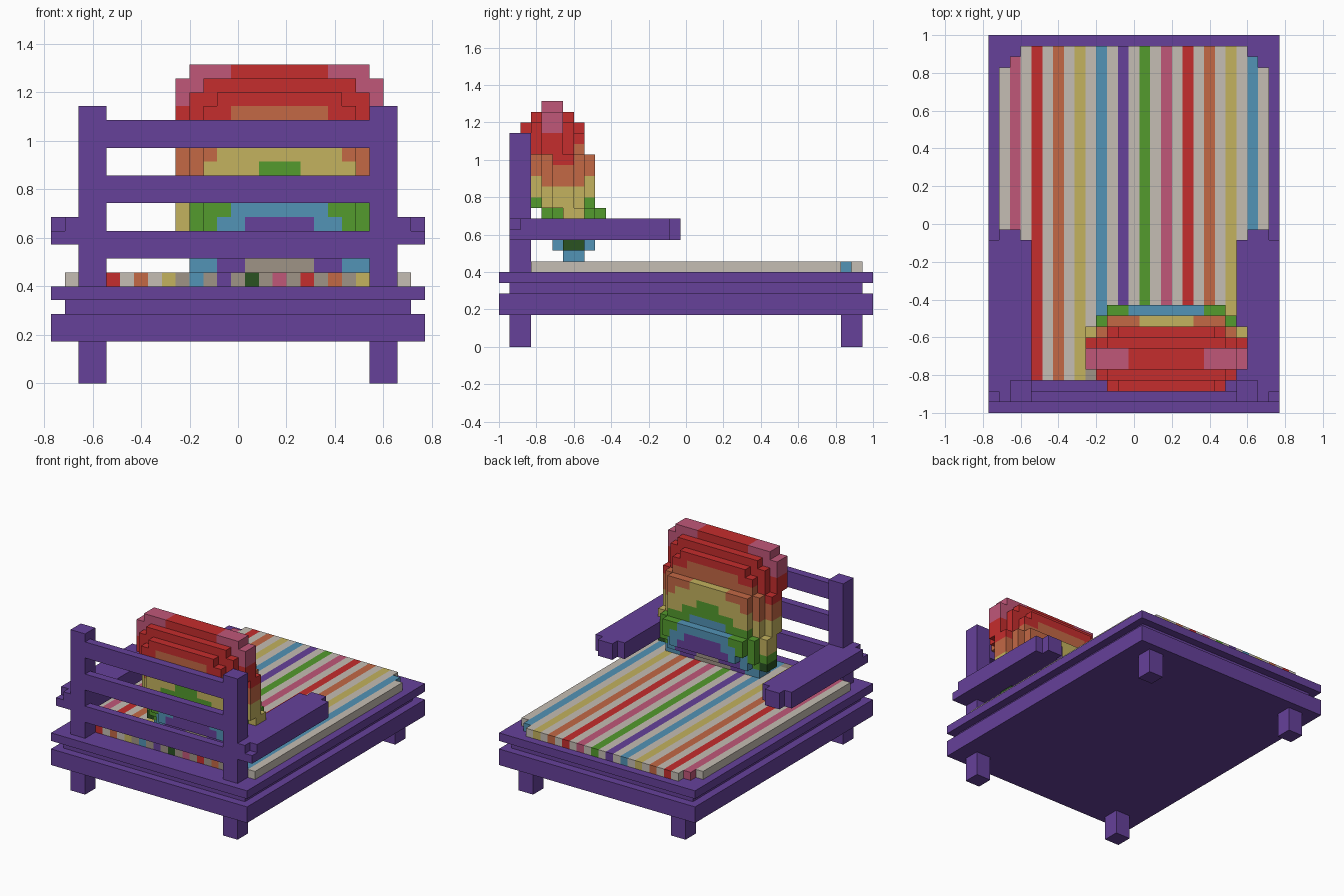
import bpy, bmesh
from mathutils import Vector

if "Cube" in bpy.data.objects:
    bpy.data.objects.remove(bpy.data.objects["Cube"])

V = 2 / 35                                  # size of one block
ORIGIN = Vector((-13.5 * V, -17.5 * V, 0))  # corner of the block grid


def lin(h):
    out = []
    for n in (0, 2, 4):
        c = int(h[n:n + 2], 16) / 255
        out.append(c / 12.92 if c <= 0.04045 else ((c + 0.055) / 1.055) ** 2.4)
    return (*out, 1)


COLOURS = {"purple": "66419a", "beige": "c5bdb3", "dark_beige": "9f9386",
           "red": "c52d2d", "orange": "c36845", "yellow": "c3b25e",
           "green": "539b2d", "dark_green": "295221", "blue": "5293b6",
           "pink": "c05779"}
MATS = {}
for name, code in COLOURS.items():
    MATS[name] = bpy.data.materials.new(name)
    MATS[name].diffuse_color = lin(code)


def finish(name, bm, colours):
    me = bpy.data.meshes.new(name)
    bm.to_mesh(me)
    bm.free()
    for c in colours:
        me.materials.append(MATS[c])
    ob = bpy.data.objects.new(name, me)
    bpy.context.collection.objects.link(ob)
    return ob


def add_box(bm, x, y, z):
    """Box covering the half-open block ranges x, y, z."""
    lo = Vector((x[0], y[0], z[0]))
    hi = Vector((x[1], y[1], z[1]))
    vs = bmesh.ops.create_cube(bm, size=1)["verts"]
    for v in vs:
        v.co = ORIGIN + V * (lo + Vector([(v.co[n] + 0.5) * (hi[n] - lo[n]) for n in range(3)]))


def boxes(name, colour, *parts):
    bm = bmesh.new()
    for p in parts:
        add_box(bm, *p)
    return finish(name, bm, [colour])


def both(x):
    """A block range in x and its mirror image."""
    return (x, (27 - x[1], 27 - x[0]))


# Bed base and feet
boxes("base_slab", "purple", ((0, 27), (0, 35), (3, 5)))
boxes("base_core", "purple", ((1, 26), (1, 34), (5, 6)))
boxes("base_top", "purple", ((0, 27), (0, 35), (6, 7)))
for x in both((2, 4)):
    for y in ((1, 3), (32, 34)):
        boxes("foot", "purple", (x, y, (0, 3)))

# Headboard posts and rails
for x in both((2, 4)):
    boxes("headboard_post", "purple", (x, (1, 3), (7, 20)))
for z in (9, 13, 17):
    boxes("headboard_rail", "purple", ((4, 23), (1, 2), (z, z + 2)))

# Armrests with a stubby tip and a clipped outer corner
for outer, inner, tip in zip(both((0, 1)), both((1, 4)), both((1, 3))):
    boxes("armrest", "purple",
          (inner, (1, 16), (10, 12)),
          (outer, (1, 16), (10, 11)),
          (outer, (2, 16), (11, 12)),
          (tip, (16, 17), (10, 12)))

# Striped mattress, one strip per block column, far corners rounded
CYCLE = ["pink", "red", "orange", "yellow", "blue", "purple", "green"]
for i in range(1, 26):
    end = 34 - max(0, abs(i - 13) - 10)
    colour = CYCLE[(i // 2 - 1) % 7] if i % 2 == 0 else "beige"
    shaded = {"beige": "dark_beige", "green": "dark_green"}.get(colour)
    if shaded and 9 <= i <= 22:
        boxes("mattress_strip_head", shaded, ((i, i + 1), (3, 4), (7, 8)))
        boxes("mattress_strip", colour, ((i, i + 1), (4, end), (7, 8)))
    else:
        boxes("mattress_strip", colour, ((i, i + 1), (3, end), (7, 8)))

# Leaning rounded cushion with rainbow arches
BANDS = [(6, "dark_beige"), (20, "purple"), (37.5, "blue"), (59, "green"),
         (92.2, "yellow"), (136.2, "orange"), (999, "red")]


def arch_colour(dx, k):
    if 3 * k + 2 * dx >= 74:
        return "pink"
    if dx == 7 and k == 9:
        return "dark_green"
    r2 = dx * dx + 0.88 * (k - 7) ** 2
    return next(c for limit, c in BANDS if r2 < limit)


cells = {}
for layer in range(3, 9):
    inset = max(0, 5 - layer, layer - 6)         # outer layers are smaller
    for k in range(8 + inset, 23 - inset):
        at_end = k in (8 + inset, 22 - inset)
        half = 7 - inset - at_end
        lean = 1 if k <= 12 else -1 if k >= 18 else 0
        for dx in range(-half, half + 1):
            cells[(16 + dx, layer + lean, k)] = arch_colour(abs(dx), k)

names = list(COLOURS)
bm = bmesh.new()
verts = {}


def corner(p):
    if p not in verts:
        verts[p] = bm.verts.new(ORIGIN + V * Vector(p))
    return verts[p]


for cell, colour in cells.items():
    for axis in range(3):
        for side in (0, 1):
            near = list(cell)
            near[axis] += 2 * side - 1
            if tuple(near) in cells:
                continue
            quad = []
            for a, b in ((0, 0), (1, 0), (1, 1), (0, 1)):
                p = list(cell)
                p[axis] += side
                p[(axis + 1) % 3] += a
                p[(axis + 2) % 3] += b
                quad.append(corner(tuple(p)))
            face = bm.faces.new(quad if side else quad[::-1])
            face.material_index = names.index(colour)
finish("rainbow_cushion", bm, names)

for m in bpy.data.materials:
    if m.users and not m.is_grease_pencil:
        m.use_nodes = True
        m.node_tree.nodes["Principled BSDF"].inputs["Base Color"].default_value = m.diffuse_color
